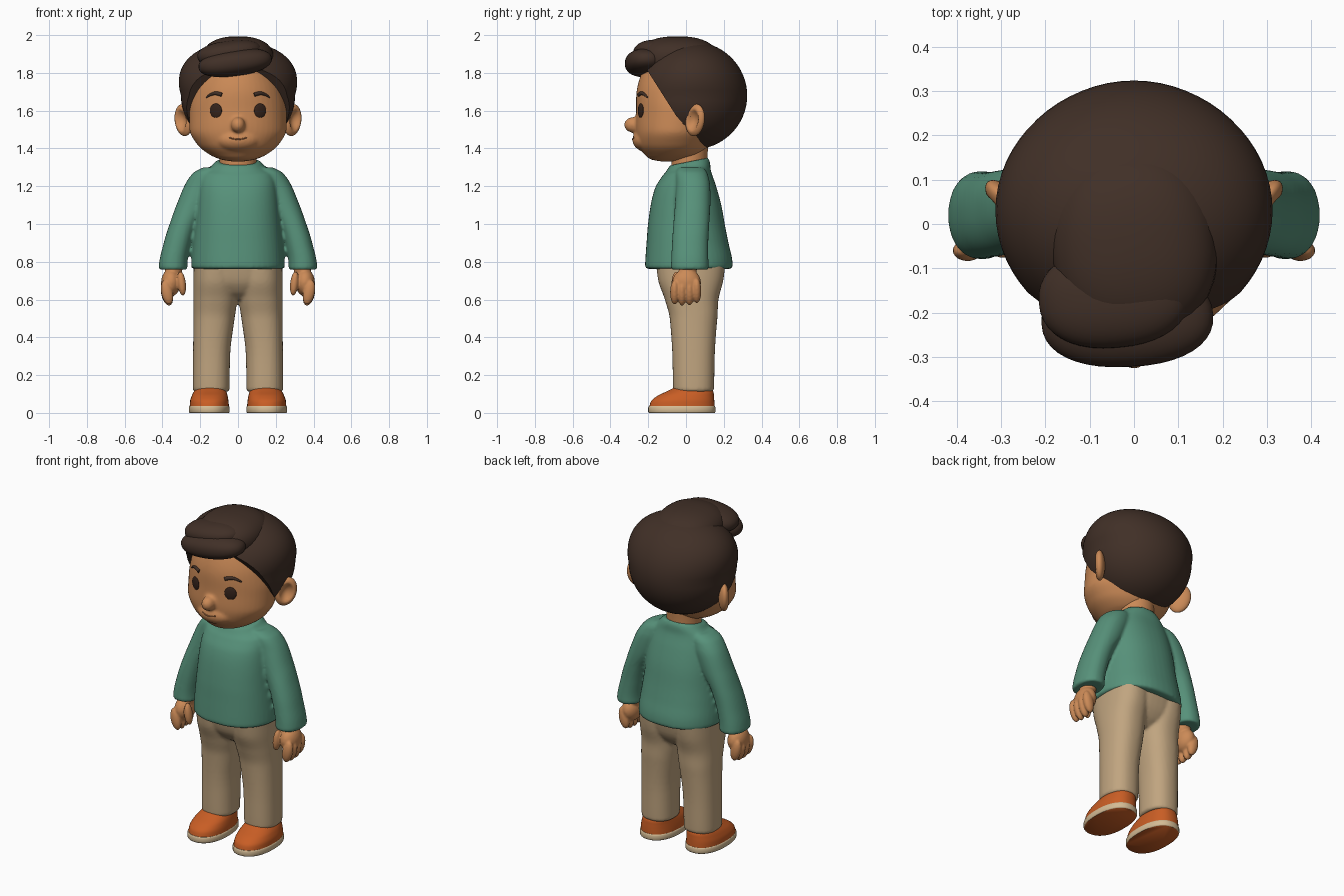
import bpy, bmesh, math
from mathutils import Matrix, Vector, Euler
from mathutils.bvhtree import BVHTree

if "Cube" in bpy.data.objects:
    bpy.data.objects.remove(bpy.data.objects["Cube"])


def material(name, rgb):
    m = bpy.data.materials.new(name)
    m.diffuse_color = (*rgb, 1)
    m.use_nodes = True
    m.node_tree.nodes["Principled BSDF"].inputs["Base Color"].default_value = m.diffuse_color
    return m


SKIN = material("skin", (0.60, 0.255, 0.095))
LIP = material("mouth line", (0.40, 0.15, 0.055))
HAIR = material("dark brown hair", (0.052, 0.029, 0.020))
EYE = material("eye brown", (0.035, 0.017, 0.011))
GREEN = material("green knit", (0.095, 0.285, 0.195))
BEIGE = material("beige cloth", (0.53, 0.375, 0.215))
ORANGE = material("orange shoe", (0.58, 0.110, 0.018))
CREAM = material("cream sole", (0.66, 0.50, 0.30))


def loft(bm, rings, p=2.0, n=48, steps=5):
    """Stack of superellipse rings (z, cx, cy, rx, ry[, slope in y]), smoothed along z."""
    rings = sorted(tuple(r) + (0,) * (6 - len(r)) for r in rings)
    zs = [r[0] for r in rings]
    d = [[(b[k] - a[k]) / (b[0] - a[0]) for k in range(1, 6)] for a, b in zip(rings, rings[1:])]
    m = [d[0]]
    for a, b in zip(d, d[1:]):
        m.append([2 * u * v / (u + v) if u * v > 0 else 0 for u, v in zip(a, b)])
    m.append(d[-1])
    rows = [rings[0]]
    for i in range(len(d)):
        h = zs[i + 1] - zs[i]
        for s in range(1, steps + 1):
            t = s / steps
            row = [zs[i] + h * t]
            for k in range(5):
                row.append((2*t**3 - 3*t*t + 1) * rings[i][k + 1] + (t**3 - 2*t*t + t) * h * m[i][k]
                           + (3*t*t - 2*t**3) * rings[i + 1][k + 1] + (t**3 - t*t) * h * m[i + 1][k])
            rows.append(row)
    loops = []
    for z, cx, cy, rx, ry, sl in rows:
        loop = []
        for j in range(n):
            a = 2 * math.pi * j / n
            c, s = math.cos(a), math.sin(a)
            x = math.copysign(abs(c) ** (2 / p), c) * rx
            y = math.copysign(abs(s) ** (2 / p), s) * ry
            loop.append(bm.verts.new((cx + x, cy + y, z + sl * y)))
        loops.append(loop)
    for a, b in zip(loops, loops[1:]):
        for j in range(n):
            bm.faces.new((a[j], a[(j + 1) % n], b[(j + 1) % n], b[j]))
    bm.faces.new(loops[0][::-1])
    bm.faces.new(loops[-1])


def blob(bm, c, r, rot=(0, 0, 0), shape=None, seg=40):
    """Ellipsoid, optionally reshaped in unit space first."""
    vs = bmesh.ops.create_uvsphere(bm, u_segments=seg, v_segments=seg // 2, radius=1)["verts"]
    M = Matrix.Translation(c) @ Euler(rot).to_matrix().to_4x4() @ Matrix.Diagonal((*r, 1))
    for v in vs:
        v.co = M @ (shape(v.co) if shape else v.co)


def finish(name, bm, mat, mirror=False, voxel=0, smooth=4, angle=50):
    bmesh.ops.recalc_face_normals(bm, faces=bm.faces)
    me = bpy.data.meshes.new(name)
    bm.to_mesh(me)
    bm.free()
    ob = bpy.data.objects.new(name, me)
    bpy.context.collection.objects.link(ob)
    me.materials.append(mat)
    bpy.ops.object.select_all(action='DESELECT')
    bpy.context.view_layer.objects.active = ob
    ob.select_set(True)
    bpy.ops.object.shade_smooth_by_angle(angle=math.radians(angle))
    if mirror:
        ob.modifiers.new("mirror", 'MIRROR')
    if voxel:
        r = ob.modifiers.new("fuse", 'REMESH')
        r.mode, r.voxel_size, r.use_smooth_shade = 'VOXEL', voxel, True
        s = ob.modifiers.new("soften", 'SMOOTH')
        s.factor, s.iterations = 0.5, smooth
    return ob


# head with nose and muzzle
bm = bmesh.new()
head = [(1.331, .03, -.13, -.05), (1.340, .085, -.18, .0), (1.37, .155, -.22, .08),
        (1.42, .215, -.256, .12), (1.5, .257, -.268, .15), (1.6, .258, -.264, .18),
        (1.7, .242, -.262, .20), (1.8, .20, -.235, .20), (1.88, .14, -.16, .16), (1.92, .03, -.04, .05)]
loft(bm, [(z, 0, (a + b) / 2, rx, (b - a) / 2) for z, rx, a, b in head])
blob(bm, (0, -.283, 1.525), (.037, .044, .041))
blob(bm, (0, -.20, 1.445), (.12, .084, .065))
face = BVHTree.FromBMesh(bm)
finish("head", bm, SKIN, voxel=.009)


def on_face(x, z):
    p, nrm, _, _ = face.ray_cast(Vector((x, -1, z)), Vector((0, 1, 0)))
    return p, (nrm if nrm.y < 0 else -nrm)


# eyes
bm = bmesh.new()
p, nrm = on_face(.117, 1.60)
blob(bm, p, (.034, .009, .038), (0, 0, math.atan2(nrm.x, -nrm.y)))
finish("eyes", bm, EYE, mirror=True)


# eyebrows and mouth: thin tubes laid on the face
def stroke(name, pts, mat):
    cu = bpy.data.curves.new(name, 'CURVE')
    cu.dimensions, cu.bevel_depth, cu.bevel_resolution, cu.use_fill_caps = '3D', 1.0, 3, True
    sp = cu.splines.new('POLY')
    sp.points.add(len(pts) - 1)
    for q, (x, z, r) in zip(sp.points, pts):
        q.co = (*on_face(x, z)[0], 1)
        q.radius = r
    ob = bpy.data.objects.new(name, cu)
    bpy.context.collection.objects.link(ob)
    cu.materials.append(mat)


T = [i / 10 for i in range(11)]
for s, side in ((-1, "right"), (1, "left")):
    stroke("eyebrow_" + side, [(s * (.085 + .083 * t), 1.684 + .014 * math.sin(math.pi * t) - .014 * t,
                                .011 - .007 * t ** 2) for t in T], HAIR)
stroke("mouth", [(.045 * (2*t - 1), 1.448 + .010 * (2*t - 1) ** 2, .0035) for t in T], LIP)


# ears with a hollow on the outer face
def dish(v):
    r2 = v.x ** 2 + v.z ** 2
    dent = 1.2 * max(0, 1 - r2 / .45) if v.y < 0 else 0
    return Vector((v.x, v.y + dent, v.z))


bm = bmesh.new()
blob(bm, (.288, .048, 1.55), (.062, .03, .086), (0, math.radians(14), math.radians(48)), dish)
finish("ears", bm, SKIN, mirror=True, angle=80)

# neck
bm = bmesh.new()
loft(bm, [(1.22, 0, .02, .11, .10), (1.33, 0, .018, .098, .095), (1.45, 0, .02, .10, .10)])
finish("neck", bm, SKIN)

# hair cap, trimmed along the hairline and behind the ears
bm = bmesh.new()
blob(bm, (0, .03, 1.68), (.302, .294, .287), seg=64)
for v in bm.verts:
    v.co.x *= 1 + 1.0 * max(0, v.co.z - 1.68)
for co, no in (((0, -.05, 1.57), (0, -.22, -.14)), ((0, -.05, 1.57), (0, -.18, -.16))):
    bmesh.ops.bisect_plane(bm, geom=bm.verts[:] + bm.edges[:] + bm.faces[:], plane_co=co,
                           plane_no=Vector(no).normalized(), clear_outer=True)
    bmesh.ops.holes_fill(bm, edges=[e for e in bm.edges if e.is_boundary], sides=0)
finish("hair_cap", bm, HAIR, angle=35)


# swept quiff of overlapping locks
def boxy(v):
    return Vector([math.copysign(abs(c) ** .88, c) for c in v])


bm = bmesh.new()
blob(bm, (0, -.045, 1.882), (.188, .212, .112), (0, 0, .1), boxy)
blob(bm, (-.015, -.215, 1.853), (.196, .108, .070), (0, -.13, .05), boxy)
blob(bm, (-.045, -.165, 1.905), (.172, .115, .066), (0, -.13, .08), boxy)
finish("hair_quiff", bm, HAIR, angle=80)

# sweater: torso and sleeves fused
bm = bmesh.new()
loft(bm, [(.762, 0, .015, .236, .220), (.772, 0, .015, .248, .232), (.80, 0, .015, .247, .231),
          (.9, 0, .008, .238, .217), (1.0, 0, .002, .227, .203), (1.1, 0, 0, .218, .187),
          (1.2, 0, -.003, .205, .160, .05), (1.27, 0, .003, .185, .128, .12),
          (1.305, 0, .012, .140, .115, .2), (1.33, 0, .016, .118, .102, .2)], p=2.3)
loft(bm, [(1.30, .13, .025, .055, .065), (1.27, .16, .03, .078, .083), (1.2, .197, .038, .088, .090),
          (1.1, .24, .035, .086, .094), (1.0, .288, .028, .074, .095), (.9, .320, .022, .073, .096),
          (.79, .343, .02, .075, .099), (.77, .344, .02, .076, .100), (.758, .344, .02, .070, .094)], p=2.2)
bm_s = bm.copy()
# mirror only duplicates the torso onto itself, which the remesh absorbs
bm.free()
finish("sweater", bm_s, GREEN, mirror=True, voxel=.0095, smooth=3)

# hands: palm, wrist, thumb and four fingers fused
bm = bmesh.new()
blob(bm, (.340, .01, .765), (.046, .048, .06))
blob(bm, (.355, .003, .69), (.052, .076, .072))
blob(bm, (.298, -.05, .685), (.022, .027, .065), (0, .12, 0))
for y, dz in ((-.06, .006), (-.021, 0), (.019, .002), (.057, .014)):
    blob(bm, (.376, y, .632 + dz), (.031, .024, .066), (0, .22, 0))
finish("hands", bm, SKIN, mirror=True, voxel=.006, smooth=3)

# trousers: legs and hips fused
bm = bmesh.new()
loft(bm, [(.112, .142, .04, .088, .098), (.122, .142, .04, .097, .108), (.3, .14, .04, .098, .112),
          (.5, .127, .04, .109, .126), (.6, .12, .03, .116, .142), (.7, .118, .025, .118, .172),
          (.8, .118, .025, .116, .185)], p=2.3)
loft(bm, [(.60, 0, .03, .05, .08), (.64, 0, .027, .14, .13), (.7, 0, .025, .225, .165),
          (.8, 0, .025, .234, .187)], p=2.4)
finish("trousers", bm, BEIGE, mirror=True, voxel=.0095, smooth=3)

# shoe uppers
bm = bmesh.new()
loft(bm, [(.03, .152, -.022, .104, .173), (.06, .152, -.018, .102, .168), (.09, .150, -.002, .095, .150),
          (.115, .147, .022, .085, .122), (.135, .144, .035, .07, .095)], p=2.3)
finish("shoe_uppers", bm, ORANGE, mirror=True)

# soles, cream rim with an orange underside
bm = bmesh.new()
loft(bm, [(0, .152, -.022, .104, .174), (.006, .152, -.022, .108, .178), (.029, .152, -.022, .108, .178),
          (.036, .152, -.022, .104, .174)], p=2.3, steps=2)
ob = finish("shoe_soles", bm, CREAM, mirror=True)
ob.data.materials.append(ORANGE)
for f in ob.data.polygons:
    if f.normal.z < -.9:
        f.material_index = 1
